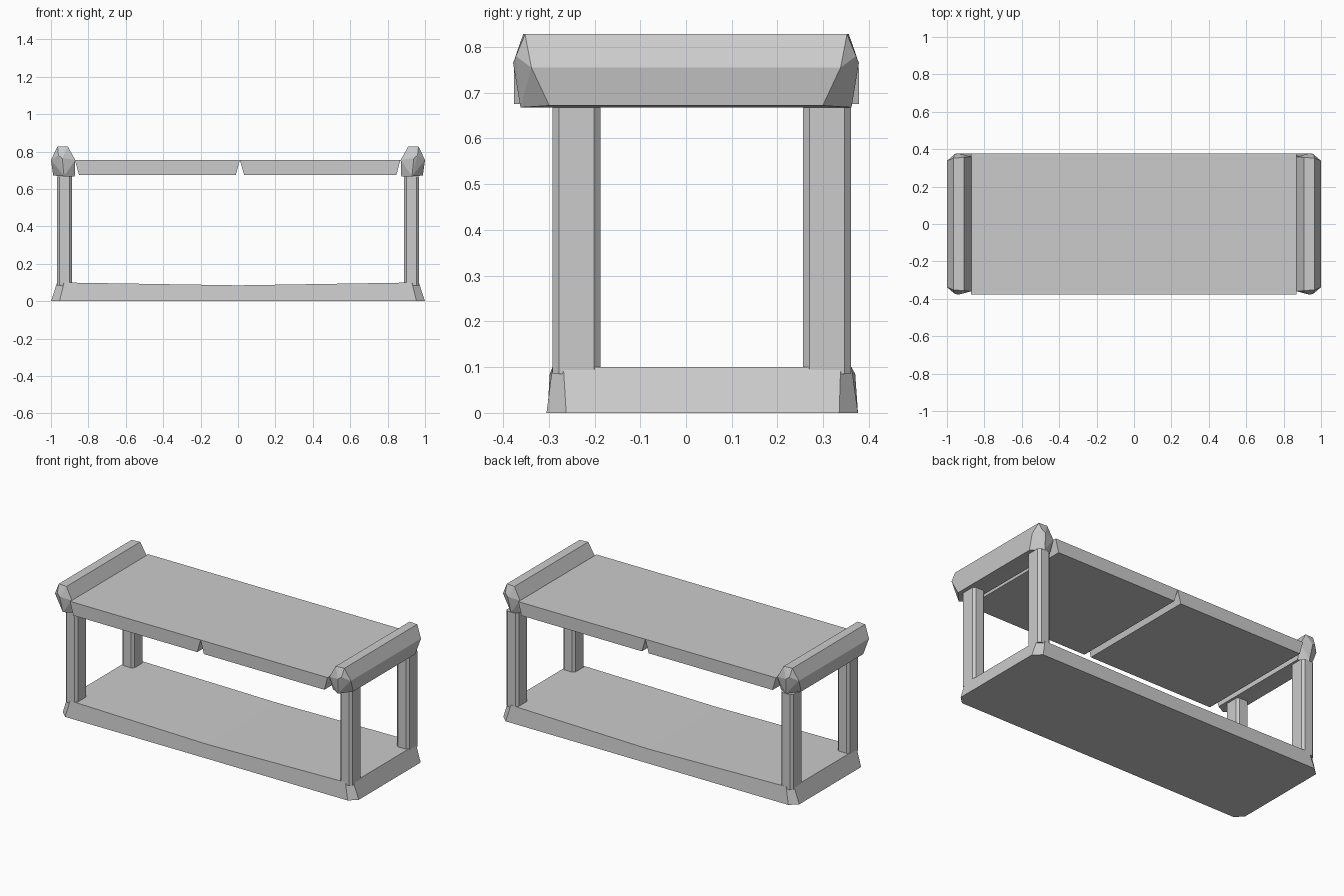
import bpy, bmesh

if "Cube" in bpy.data.objects:
    bpy.data.objects.remove(bpy.data.objects["Cube"])


def finish(name, bm):
    bmesh.ops.recalc_face_normals(bm, faces=bm.faces)
    me = bpy.data.meshes.new(name)
    bm.to_mesh(me)
    bm.free()
    ob = bpy.data.objects.new(name, me)
    bpy.context.collection.objects.link(ob)
    return ob


def hull(name, pts):
    # faceted solid wrapped around a few points
    bm = bmesh.new()
    for p in pts:
        bm.verts.new(p)
    bmesh.ops.convex_hull(bm, input=bm.verts)
    bmesh.ops.dissolve_limit(bm, angle_limit=0.02, verts=bm.verts, edges=bm.edges)
    return finish(name, bm)


# Base slab: cut corners, tapered sides, slightly worn down in the middle
half_bottom = [(0, -.303), (.955, -.305), (1, -.262), (1, .335), (.955, .376), (0, .376)]
half_top = [(0, -.298), (.93, -.292), (.967, -.268), (.967, .338), (.93, .362), (0, .37)]
bm = bmesh.new()
for s in (-1, 1):
    low = [bm.verts.new((s * x, y, 0)) for x, y in half_bottom]
    high = [bm.verts.new((s * x, y, .085 if x == 0 else .1)) for x, y in half_top]
    bm.faces.new(low)
    # top, sloping from each end down to the middle
    bm.faces.new(high)
    for i in range(5):
        bm.faces.new((low[i], low[i + 1], high[i + 1], high[i]))
bmesh.ops.remove_doubles(bm, verts=bm.verts, dist=.0001)
finish("base", bm)

# Four posts with bevelled corners
for s, side in ((-1, "left"), (1, "right")):
    for y0, y1, place in ((-.292, -.187, "front"), (.256, .361, "back")):
        x0, x1, c = .887, .969, .014
        section = [(x0 + c, y0), (x1 - c, y0), (x1, y0 + c), (x1, y1 - c),
                   (x1 - c, y1), (x0 + c, y1), (x0, y1 - c), (x0, y0 + c)]
        hull(f"{place}_{side}_post",
             [(s * x, y, z) for x, y in section for z in (.085, .668)])

# Two top planks whose edges slope in underneath, leaving a V groove between
for name, a, b, c, d in (("left_plank", -.872, .01, -.85, -.012),
                         ("right_plank", .01, .868, .033, .847)):
    hull(name, [(x, y, z) for y in (-.376, .378)
                for x, z in ((a, .755), (b, .755), (c, .675), (d, .675))])

# Raised end rails with faceted ends
rail = [(.988, .354 - .055, .672), (1, .338, .755), (.965, .352, .828),
        (.91, .356, .828), (.87, .36, .755), (.873, .33, .668),
        (.93, .362, .668), (.94, .378, .765), (.96, .372, .78)]
for s, side in ((-1, "left"), (1, "right")):
    hull(f"{side}_rail", [(s * x, t * y, z) for x, y, z in rail for t in (-1, 1)])
